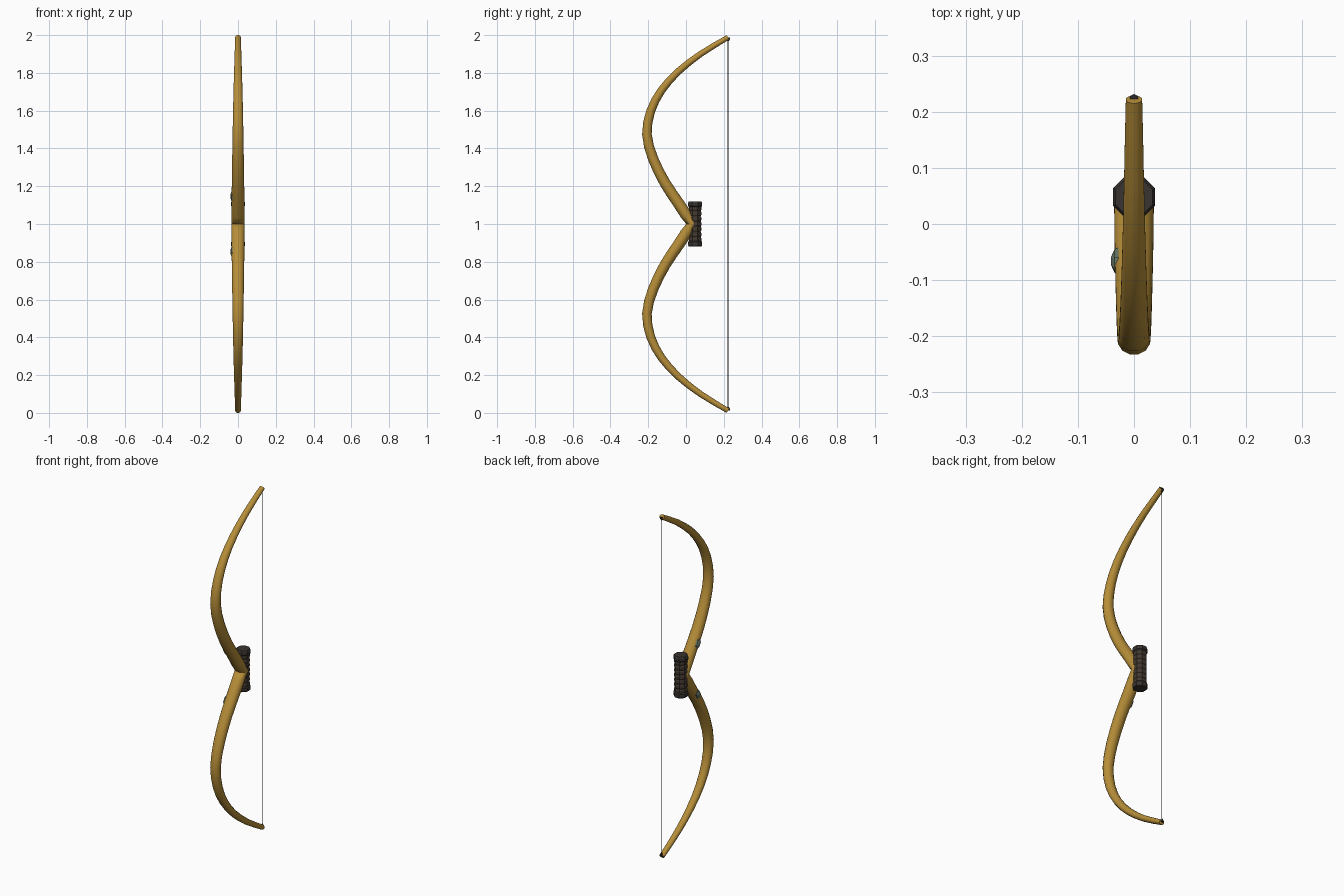
import bpy, bmesh, math
from mathutils import Vector

if "Cube" in bpy.data.objects:
    bpy.data.objects.remove(bpy.data.objects["Cube"])


def material(name, rgb):
    m = bpy.data.materials.new(name)
    m.diffuse_color = (*rgb, 1)
    m.use_nodes = True
    m.node_tree.nodes["Principled BSDF"].inputs["Base Color"].default_value = m.diffuse_color
    return m


WOOD = material("golden wood", (0.47, 0.27, 0.040))
LEATHER = material("brown leather", (0.058, 0.042, 0.031))
COLLAR = material("dark collar", (0.040, 0.034, 0.030))
STONE = material("green stone", (0.13, 0.18, 0.13))
CORD = material("dark cord", (0.022, 0.020, 0.018))


def make(name, rings, mat, smooth=None):
    """Skin a list of rings (equal point counts) into a closed tube."""
    bm = bmesh.new()
    vs = [[bm.verts.new(p) for p in r] for r in rings]
    n = len(rings[0])
    for a, b in zip(vs, vs[1:]):
        for i in range(n):
            j = (i + 1) % n
            bm.faces.new((a[i], a[j], b[j], b[i]))
    bm.faces.new(vs[0][::-1])
    bm.faces.new(vs[-1])
    bmesh.ops.recalc_face_normals(bm, faces=bm.faces[:])
    me = bpy.data.meshes.new(name)
    bm.to_mesh(me)
    bm.free()
    me.materials.append(mat)
    ob = bpy.data.objects.new(name, me)
    bpy.context.collection.objects.link(ob)
    if smooth:
        bpy.ops.object.select_all(action='DESELECT')
        ob.select_set(True)
        bpy.context.view_layer.objects.active = ob
        bpy.ops.object.shade_smooth_by_angle(angle=math.radians(smooth))
    return ob


def circle(n, turn=0.0):
    return [(math.cos(turn + 2 * math.pi * i / n), math.sin(turn + 2 * math.pi * i / n))
            for i in range(n)]


def lathe(name, cx, cy, profile, n, mat, turn=0.0, smooth=None):
    return make(name, [[(cx + r * c, cy + r * s, z) for c, s in circle(n, turn)]
                       for r, z in profile], mat, smooth)


# limb centre line: (y, height above grip centre)
path = [(0.032, 0.0), (-0.040, 0.11), (-0.110, 0.215), (-0.174, 0.345), (-0.207, 0.475),
        (-0.186, 0.60), (-0.128, 0.71), (-0.04, 0.808), (0.08, 0.902), (0.222, 0.988)]
pts = [Vector(p) for p in path]
line = []
for k in range(len(pts) - 1):
    p0, p1, p2, p3 = pts[max(k - 1, 0)], pts[k], pts[k + 1], pts[min(k + 2, len(pts) - 1)]
    for t in (0, 0.5):
        line.append(0.5 * (2 * p1 + (p2 - p0) * t + (2 * p0 - 5 * p1 + 4 * p2 - p3) * t * t
                           + (3 * p1 - p0 - 3 * p2 + p3) * t ** 3))
line.append(pts[-1])

# upper and lower limbs
for name, side in (("upper_limb", 1), ("lower_limb", -1)):
    rings = []
    for i, p in enumerate(line):
        d = (line[min(i + 1, len(line) - 1)] - line[max(i - 1, 0)]).normalized()
        nrm = Vector((d.y, -d.x))
        if i == 0:
            nrm = Vector((1, 0))
        f = i / (len(line) - 1)
        wx = 0.0365 - 0.0215 * f ** 1.4
        wn = 0.032 - 0.018 * f ** 1.4
        rings.append([(wx * c, p.x + nrm.x * wn * s, 1 + side * (p.y + nrm.y * wn * s))
                      for c, s in circle(12, math.pi / 12)])
    make(name, rings, WOOD, 60)

# leather wrap of the grip, with soft ribs
ribs = []
for i in range(7):
    z = 1.096 - 0.192 * i / 7
    ribs += [(0.0325, z), (0.036, z - 0.007), (0.036, z - 0.020)]
ribs.append((0.0325, 0.904))
lathe("grip_wrap", 0, 0.048, ribs, 8, LEATHER, math.pi / 8)

# collar at each end of the grip
for name, side in (("upper_collar", 1), ("lower_collar", -1)):
    lathe(name, 0, 0.048, [(r, 1 + side * z) for r, z in
                           ((0.035, 0.090), (0.0405, 0.096), (0.0405, 0.112), (0.036, 0.120))],
          8, COLLAR, math.pi / 8)

# inlaid stones on the left face of each limb
for name, side in (("upper_stone", 1), ("lower_stone", -1)):
    ax = Vector((0, -0.52, side * 0.85))
    ac = Vector((0, 0.85, side * 0.52))
    base = Vector((-0.028, -0.066, 1 + side * 0.147))
    rings = []
    for s, x in ((1.0, 0.0), (0.85, -0.007), (0.3, -0.013)):
        rings.append([base + Vector((x, 0, 0)) + ax * 0.033 * s * c + ac * 0.021 * s * q
                      for c, q in circle(6)])
    make(name, rings, STONE)

# bow string, with a small dark knot behind each limb tip
lathe("bow_string", 0, 0.222, [(0.002, 0.018), (0.002, 1.982)], 6, CORD)
for name, side in (("upper_knot", 1), ("lower_knot", -1)):
    lathe(name, 0, 0.224, [(0.0025, 1 + side * 0.968), (0.008, 1 + side * 0.978),
                           (0.008, 1 + side * 0.987)], 6, CORD, math.pi / 6)
